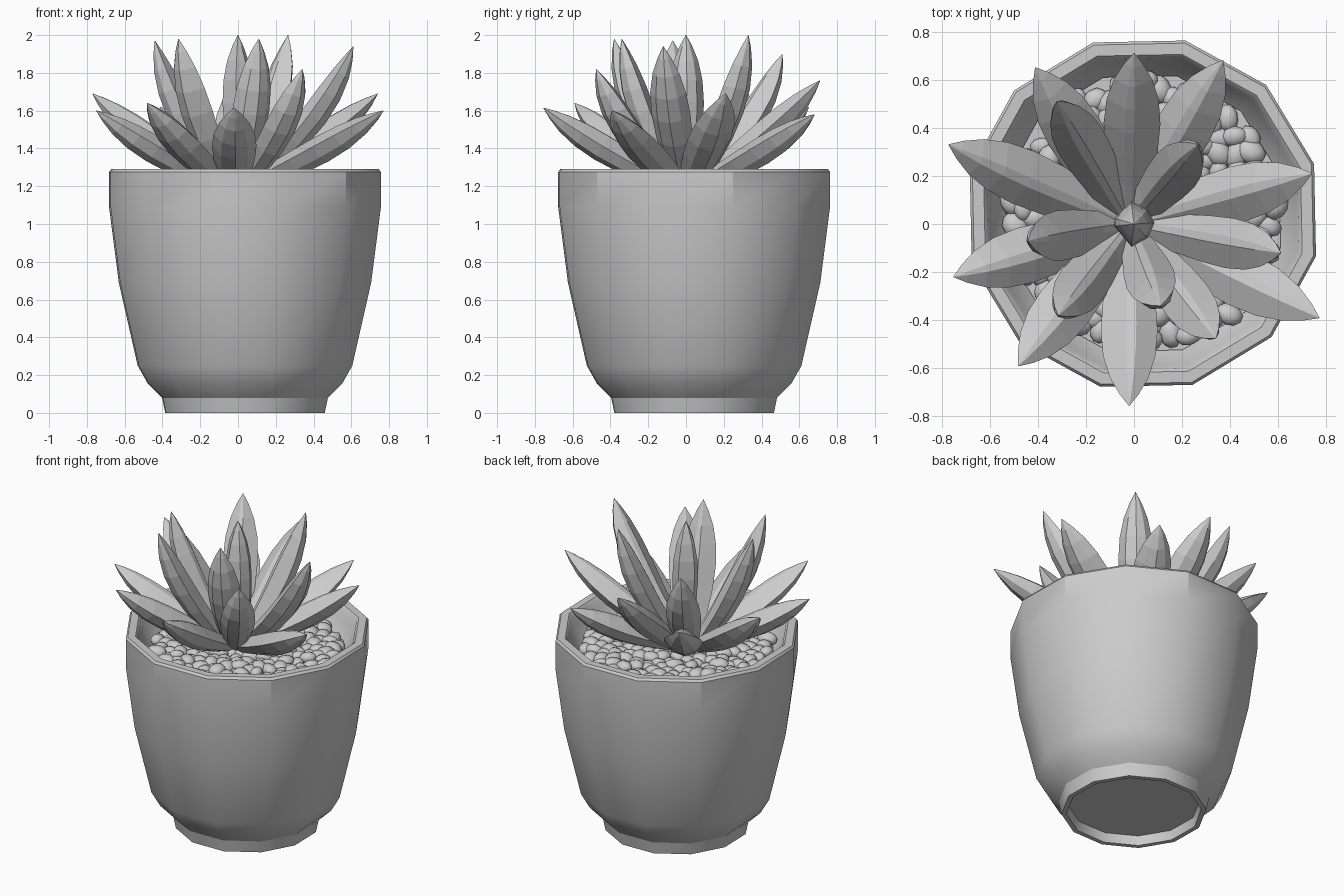
import bpy, bmesh, math, random
from mathutils import Vector, Matrix

if "Cube" in bpy.data.objects:
    bpy.data.objects.remove(bpy.data.objects["Cube"])

random.seed(4)
POT = Vector((0.037, 0.043, 0))      # pot axis
ROOT = Vector((-0.02, 0.0, 0))       # rosette axis


def make_object(name, bm, smooth=None):
    bmesh.ops.recalc_face_normals(bm, faces=bm.faces)
    mesh = bpy.data.meshes.new(name)
    bm.to_mesh(mesh)
    bm.free()
    if smooth:
        mesh.shade_smooth()
        mesh.set_sharp_from_angle(angle=math.radians(smooth))
    obj = bpy.data.objects.new(name, mesh)
    bpy.context.collection.objects.link(obj)
    return obj


def loft(name, rings, smooth=None):
    """Skin a stack of equal-sized point rings and cap both ends."""
    bm = bmesh.new()
    loops = [[bm.verts.new(p) for p in ring] for ring in rings]
    n = len(loops[0])
    for a, b in zip(loops, loops[1:]):
        for i in range(n):
            j = (i + 1) % n
            bm.faces.new((a[i], a[j], b[j], b[i]))
    bm.faces.new(loops[0])
    bm.faces.new(loops[-1])
    return make_object(name, bm, smooth)


def circle(r, z, sides=12, turn=16.2):
    return [POT + Vector((r * math.cos(a), r * math.sin(a), z))
            for a in (math.radians(turn + 360 * i / sides) for i in range(sides))]


# Twelve-sided pot: recessed base, foot, curved wall, rounded rim, inner wall
pot_profile = [(0.395, 0.06), (0.405, 0.0), (0.435, 0.0), (0.452, 0.08),
               (0.53, 0.155), (0.585, 0.25), (0.688, 0.69), (0.741, 1.09),
               (0.741, 1.275), (0.73, 1.29), (0.682, 1.29), (0.668, 1.275),
               (0.655, 1.22), (0.59, 1.13), (0.53, 0.3), (0.43, 0.14)]
loft("pot", [circle(r, z) for r, z in pot_profile], 30)

# Soil disc under the gravel
loft("soil", [circle(0.585, 1.08), circle(0.59, 1.145)])

# Gravel: flattened rounded stones in a sunflower layout
bm = bmesh.new()
count = 200
for i in range(count):
    r = 0.555 * math.sqrt((i + 0.5) / count)
    a = i * 2.39996 + random.uniform(-0.03, 0.03)
    size = random.uniform(0.04, 0.058)
    pos = POT + Vector((r * math.cos(a), r * math.sin(a), 1.15 + random.uniform(0, 0.03)))
    m = (Matrix.Translation(pos) @ Matrix.Rotation(random.uniform(0, 6.28), 4, 'Z')
         @ Matrix.Rotation(random.uniform(-0.4, 0.4), 4, 'X')
         @ Matrix.Diagonal((size * 1.15, size * 0.9, size * 0.75, 1)))
    stone = bmesh.ops.create_icosphere(bm, subdivisions=2, radius=1)["verts"]
    for v in stone:
        v.co = m @ (v.co * random.uniform(0.97, 1.03))
make_object("gravel", bm, 50)

# Leaf cross-section (side, up) and width along the leaf
SECTION = [(-1, 0), (-0.1, 0.72), (0.25, 0.7), (1, 0),
           (0.62, -0.68), (0.05, -0.95), (-0.6, -0.68)]
WIDTHS = [(0, 0.55), (0.2, 0.76), (0.38, 0.93), (0.55, 1), (0.7, 0.92),
          (0.83, 0.68), (0.93, 0.34), (1, 0.015)]


def leaf(name, tip, base_z, half_width, half_thick, bend):
    """Tapered leaf swept along an upward-bending quadratic curve."""
    tip = Vector(tip)
    flat = Vector((tip.x - ROOT.x, tip.y - ROOT.y, 0))
    out = flat.normalized()
    p0 = ROOT + out * 0.05 + Vector((0, 0, base_z))
    p1 = ROOT + flat * bend[0] + Vector((0, 0, base_z + (tip.z - base_z) * bend[1]))
    side = Vector((-out.y, out.x, 0))
    rings = []
    for t, w in WIDTHS:
        p = p0 * (1 - t) ** 2 + p1 * 2 * t * (1 - t) + tip * t * t
        tangent = ((p1 - p0) * (1 - t) + (tip - p1) * t).normalized()
        up = tangent.cross(side)
        if up.dot(out) > 0:
            up = -up
        rings.append([p + side * (u * w * half_width) + up * (v * w * half_thick)
                      for u, v in SECTION])
    return loft(name, rings)


# Outer, spreading leaves
outer = [(0.0, 0.71, 1.76), (0.37, 0.68, 1.58), (-0.41, 0.65, 1.62), (-0.77, 0.33, 1.69),
         (0.74, 0.21, 1.69), (-0.75, -0.22, 1.60), (0.77, -0.39, 1.60),
         (-0.48, -0.59, 1.64), (-0.02, -0.755, 1.615)]
for i, tip in enumerate(outer):
    leaf(f"outer_leaf_{i + 1}", tip, 1.2, 0.118, 0.088, (0.55, 0.43))

# Inner, more upright leaves
inner = [(-0.32, 0.51, 1.90), (0.265, 0.33, 2.0), (-0.44, -0.07, 1.97), (0.61, -0.12, 1.94),
         (0.34, -0.475, 1.82), (0.11, -0.34, 1.98), (-0.315, -0.38, 1.98)]
for i, tip in enumerate(inner):
    leaf(f"inner_leaf_{i + 1}", tip, 1.2, 0.105, 0.085, (0.7, 0.43))

# Central upright bud
leaf("centre_bud", (0.0, 0.0, 2.0), 1.2, 0.095, 0.1, (-0.6, 0.5))
